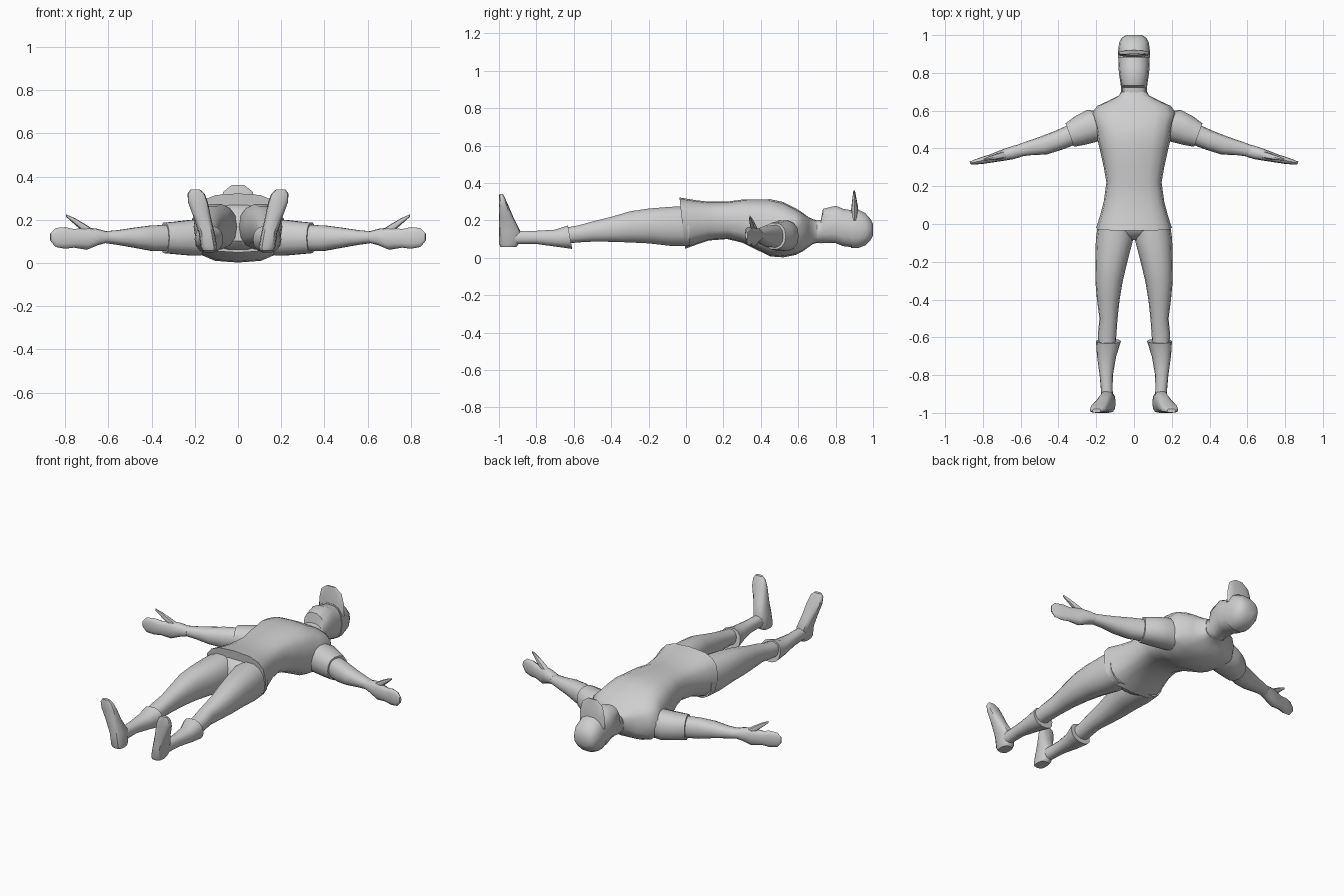
import bpy, bmesh, math
from mathutils import Vector

grey = bpy.data.materials.new("plain grey")
grey.diffuse_color = (0.62, 0.62, 0.62, 1)
X, Y, Z = Vector((1, 0, 0)), Vector((0, 1, 0)), Vector((0, 0, 1))
ACROSS_ARM = Vector((0.34, 0.94, 0)).normalized()


def spow(v, e):
    return math.copysign(abs(v) ** (2 / e), v)


def loft(name, rings, u=X, v=Z, sides=14, power=2.3, mirror=False, angle=40):
    """Skin rings (x, y, z, half size along u, half size along v, optional y slant)."""
    bm = bmesh.new()
    loops = []
    for ring in rings:
        x, y, z, a, b = ring[:5]
        slant = ring[5] if len(ring) > 5 else 0
        loop = []
        for i in range(sides):
            t = 2 * math.pi * i / sides
            c, s = spow(math.cos(t), power), spow(math.sin(t), power)
            loop.append(bm.verts.new(Vector((x, y, z)) + u * a * c + v * b * s + Y * slant * s))
        loops.append(loop)
    for p, q in zip(loops, loops[1:]):
        for i in range(sides):
            j = (i + 1) % sides
            bm.faces.new((p[i], p[j], q[j], q[i]))
    bm.faces.new(loops[0])
    bm.faces.new(loops[-1])
    bmesh.ops.recalc_face_normals(bm, faces=bm.faces)
    me = bpy.data.meshes.new(name)
    bm.to_mesh(me)
    bm.free()
    me.materials.append(grey)
    ob = bpy.data.objects.new(name, me)
    bpy.context.collection.objects.link(ob)
    bpy.ops.object.select_all(action='DESELECT')
    bpy.context.view_layer.objects.active = ob
    ob.select_set(True)
    bpy.ops.object.shade_smooth_by_angle(angle=math.radians(angle))
    if mirror:
        ob.modifiers.new("mirror", 'MIRROR')
    return ob


# Shirt body, hem to collar
loft("shirt", [
    (0, -0.02, 0.185, 0.200, 0.137, -0.015),
    (0, 0.05, 0.188, 0.178, 0.120),
    (0, 0.12, 0.196, 0.160, 0.104),
    (0, 0.22, 0.200, 0.146, 0.100),
    (0, 0.30, 0.196, 0.160, 0.115),
    (0, 0.40, 0.172, 0.182, 0.140),
    (0, 0.45, 0.160, 0.195, 0.153),
    (0, 0.52, 0.150, 0.205, 0.148),
    (0, 0.585, 0.140, 0.225, 0.125),
    (0, 0.625, 0.137, 0.195, 0.103),
    (0, 0.655, 0.137, 0.130, 0.080),
    (0, 0.68, 0.140, 0.080, 0.066),
    (0, 0.70, 0.140, 0.070, 0.060)], sides=16, power=2.9)

# Hips joining the two legs
loft("hips", [
    (0, 0.05, 0.175, 0.165, 0.105),
    (0, -0.03, 0.165, 0.160, 0.105),
    (0, -0.06, 0.160, 0.090, 0.085),
    (0, -0.085, 0.155, 0.045, 0.055)])

# Head and neck
loft("head", [
    (0, 0.66, 0.140, 0.070, 0.058),
    (0, 0.722, 0.140, 0.068, 0.064),
    (0, 0.732, 0.170, 0.070, 0.093),
    (0, 0.80, 0.178, 0.080, 0.102),
    (0, 0.84, 0.162, 0.083, 0.102),
    (0, 0.90, 0.153, 0.080, 0.100)], power=2.4)

# Cap crown and upright brim
loft("cap_crown", [
    (0, 0.882, 0.157, 0.085, 0.108),
    (0, 0.92, 0.155, 0.084, 0.106),
    (0, 0.96, 0.152, 0.079, 0.087),
    (0, 0.985, 0.150, 0.066, 0.060),
    (0, 1.00, 0.150, 0.042, 0.032)], power=2.4)
loft("cap_brim", [
    (0, 0.902, 0.200, 0.085, 0.020),
    (0, 0.902, 0.270, 0.083, 0.018),
    (0, 0.900, 0.330, 0.068, 0.009),
    (0, 0.899, 0.360, 0.030, 0.004)], u=X, v=Y, sides=12)

# Trouser legs
loft("trouser_leg", [
    (0.100, 0.02, 0.168, 0.088, 0.108),
    (0.103, -0.08, 0.168, 0.099, 0.107),
    (0.120, -0.20, 0.170, 0.085, 0.095),
    (0.132, -0.30, 0.165, 0.073, 0.085),
    (0.136, -0.40, 0.152, 0.060, 0.068),
    (0.135, -0.50, 0.140, 0.048, 0.055),
    (0.142, -0.58, 0.127, 0.049, 0.046),
    (0.142, -0.66, 0.115, 0.044, 0.044)], mirror=True)

# Boot shafts and upturned feet
loft("boot_shaft", [
    (0.135, -0.620, 0.110, 0.066, 0.064, -0.012),
    (0.145, -0.70, 0.105, 0.051, 0.046),
    (0.147, -0.80, 0.109, 0.035, 0.036),
    (0.144, -0.88, 0.109, 0.031, 0.036),
    (0.140, -0.96, 0.107, 0.034, 0.038)], mirror=True)
loft("boot_foot", [
    (0.132, -0.950, 0.058, 0.032, 0.042),
    (0.135, -0.946, 0.075, 0.038, 0.054),
    (0.145, -0.942, 0.140, 0.037, 0.058),
    (0.165, -0.960, 0.210, 0.040, 0.040),
    (0.185, -0.975, 0.280, 0.046, 0.025),
    (0.194, -0.984, 0.320, 0.040, 0.016),
    (0.198, -0.988, 0.340, 0.022, 0.010)], u=X, v=Y, sides=12, power=2.8, mirror=True)

# Sleeves
loft("sleeve", [
    (0.130, 0.530, 0.120, 0.075, 0.085),
    (0.220, 0.520, 0.117, 0.088, 0.084),
    (0.285, 0.495, 0.116, 0.080, 0.077),
    (0.340, 0.471, 0.116, 0.066, 0.072)], u=ACROSS_ARM, mirror=True)

# Bare forearms
loft("forearm", [
    (0.310, 0.480, 0.116, 0.056, 0.062),
    (0.400, 0.443, 0.115, 0.053, 0.060),
    (0.480, 0.415, 0.117, 0.050, 0.047),
    (0.560, 0.400, 0.118, 0.038, 0.034),
    (0.640, 0.380, 0.120, 0.029, 0.025)], u=ACROSS_ARM, mirror=True)

# Hands held edge up, with thumbs
loft("hand", [
    (0.610, 0.387, 0.120, 0.034, 0.027),
    (0.650, 0.375, 0.120, 0.034, 0.038),
    (0.700, 0.362, 0.113, 0.029, 0.052),
    (0.760, 0.346, 0.114, 0.022, 0.043),
    (0.800, 0.337, 0.116, 0.019, 0.050),
    (0.845, 0.327, 0.118, 0.013, 0.044),
    (0.868, 0.323, 0.120, 0.007, 0.018)], u=ACROSS_ARM, sides=12, mirror=True)
loft("thumb", [
    (0.665, 0.372, 0.130, 0.020, 0.022),
    (0.710, 0.361, 0.160, 0.017, 0.021),
    (0.755, 0.350, 0.192, 0.012, 0.015),
    (0.795, 0.341, 0.219, 0.005, 0.006)], u=ACROSS_ARM, sides=8, mirror=True)
